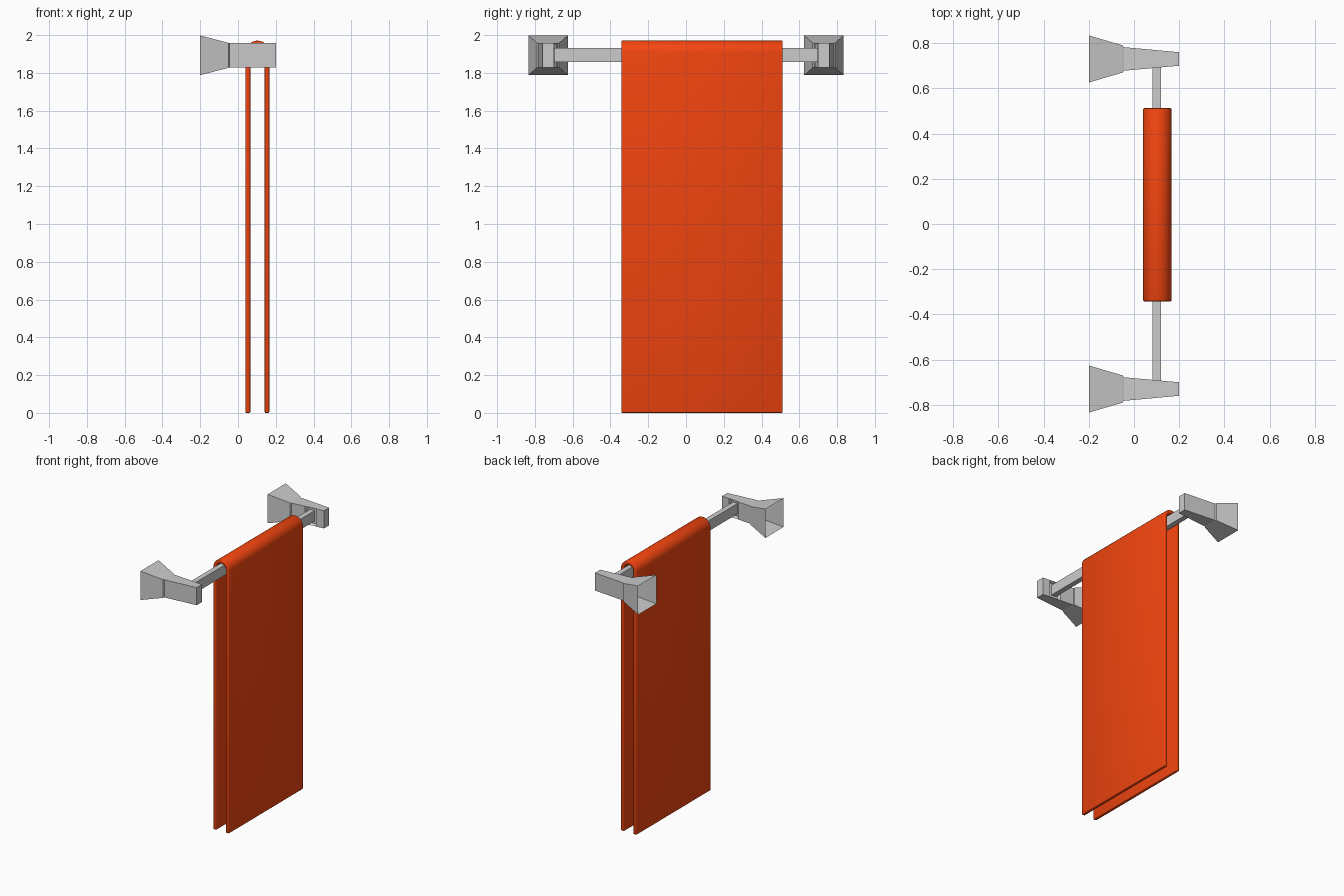
import bpy, bmesh, math

if "Cube" in bpy.data.objects:
    bpy.data.objects.remove(bpy.data.objects["Cube"])

BAR_X, BAR_Z = 0.10, 1.895


def finish(bm, name):
    mesh = bpy.data.meshes.new(name)
    bm.to_mesh(mesh)
    bm.free()
    ob = bpy.data.objects.new(name, mesh)
    bpy.context.collection.objects.link(ob)
    return ob


# Wall bracket: square flared foot (open at the wall) and a tapering arm
def bracket(name, side):
    rings = [(-0.2, 0.104, 0.105), (-0.05, 0.06, 0.066), (-0.045, 0.052, 0.064),
             (0.058, 0.043, 0.064), (0.142, 0.035, 0.064), (0.2, 0.03, 0.064)]
    bm = bmesh.new()
    loops = []
    for x, hy, hz in rings:
        loops.append([bm.verts.new((x, side * (0.73 + a * hy), 1.893 + b * hz))
                      for a, b in ((-1, -1), (1, -1), (1, 1), (-1, 1))])
    socket = None
    for i in range(len(loops) - 1):
        for k in range(4):
            j = (k + 1) % 4
            f = bm.faces.new((loops[i][k], loops[i][j], loops[i + 1][j], loops[i + 1][k]))
            if i == 3 and k == 3:
                socket = f
    bm.faces.new(loops[-1])
    bmesh.ops.recalc_face_normals(bm, faces=bm.faces[:])
    # shallow socket that takes the bar
    bmesh.ops.inset_region(bm, faces=[socket], thickness=0.012)
    for v in socket.verts:
        v.co.y += side * 0.02
    return finish(bm, name)


bracket("bracket_left", -1)
bracket("bracket_right", 1)

# Rail
bm = bmesh.new()
bmesh.ops.create_cube(bm, size=1)
for v in bm.verts:
    v.co = (BAR_X + v.co.x * 0.038, v.co.y * 1.42, BAR_Z + v.co.z * 0.075)
finish(bm, "rail")

# Towel: folded sheet profile, extruded along the rail
cx, top, r_out, r_in, n = 0.103, 1.908, 0.063, 0.038, 12
y0, y1 = -0.342, 0.512


def arch(r):
    pts = [(cx + r * math.cos(math.pi * i / n), top + r * math.sin(math.pi * i / n))
           for i in range(n + 1)]
    return [(cx + r, 0)] + pts + [(cx - r, 0)]


bm = bmesh.new()
quads = [[bm.verts.new((x, y, z)) for x, z in arch(r)]
         for r, y in ((r_out, y0), (r_out, y1), (r_in, y1), (r_in, y0))]
for q in range(4):
    a, b = quads[q], quads[(q + 1) % 4]
    for i in range(len(a) - 1):
        bm.faces.new((a[i], a[i + 1], b[i + 1], b[i]))
for end in (0, -1):
    bm.faces.new([q[end] for q in quads])
bmesh.ops.recalc_face_normals(bm, faces=bm.faces[:])
towel = finish(bm, "towel")
bev = towel.modifiers.new("soft_edges", 'BEVEL')
bev.width, bev.segments, bev.limit_method = 0.005, 2, 'ANGLE'
bev.angle_limit = math.radians(40)
towel.data.polygons.foreach_set("use_smooth", [True] * len(towel.data.polygons))

mat = bpy.data.materials.new("towel_orange")
mat.diffuse_color = (0.9, 0.06, 0.005, 1)
mat.use_nodes = True
mat.node_tree.nodes["Principled BSDF"].inputs["Base Color"].default_value = mat.diffuse_color
towel.data.materials.append(mat)
